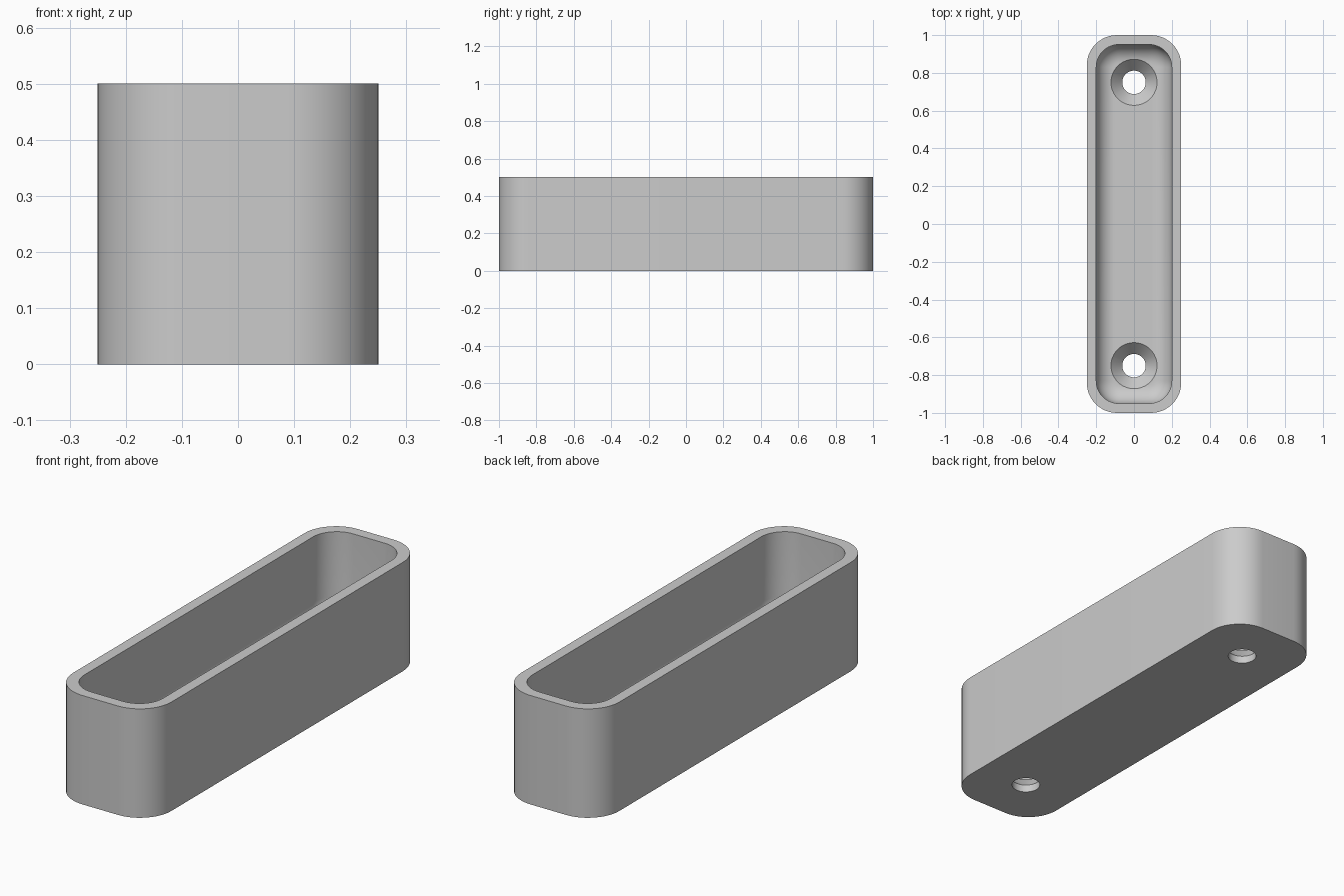
import bpy, bmesh
from math import sin, cos, pi

if "Cube" in bpy.data.objects:
    bpy.data.objects.remove(bpy.data.objects["Cube"])

HALF_X, HALF_Y, HEIGHT = 0.25, 1.0, 0.5
WALL, FLOOR, FILLET = 0.05, 0.1, 0.1
OUTER_R, INNER_R = 0.16, 0.12
STEPS = 12

grey = bpy.data.materials.new("plain grey")
grey.use_nodes = True
grey.diffuse_color = (0.6, 0.6, 0.6, 1)
grey.node_tree.nodes["Principled BSDF"].inputs["Base Color"].default_value = (0.6, 0.6, 0.6, 1)


def rounded_loop(bm, inset, radius, z):
    """Ring of vertices around a rounded rectangle."""
    verts = []
    for quarter, (sx, sy) in enumerate([(1, 1), (-1, 1), (-1, -1), (1, -1)]):
        cx, cy = sx * (HALF_X - inset - radius), sy * (HALF_Y - inset - radius)
        for i in range(STEPS + 1):
            a = (quarter + i / STEPS) * pi / 2
            verts.append(bm.verts.new((cx + radius * cos(a), cy + radius * sin(a), z)))
    return verts


def circle_loop(bm, y, radius, z, count=48):
    return [bm.verts.new((radius * cos(2 * pi * i / count), y + radius * sin(2 * pi * i / count), z))
            for i in range(count)]


def skin(name, bm, loops):
    """Bridge successive rings, cap both ends and make an object."""
    for low, high in zip(loops, loops[1:]):
        for i in range(len(low)):
            j = (i + 1) % len(low)
            bm.faces.new((low[i], low[j], high[j], high[i]))
    bm.faces.new(loops[0][::-1])
    bm.faces.new(loops[-1])
    bmesh.ops.recalc_face_normals(bm, faces=bm.faces)
    mesh = bpy.data.meshes.new(name)
    bm.to_mesh(mesh)
    bm.free()
    mesh.materials.append(grey)
    obj = bpy.data.objects.new(name, mesh)
    bpy.context.collection.objects.link(obj)
    return obj


# Open tray: outer wall, rim, inner wall and filleted floor
bm = bmesh.new()
loops = [rounded_loop(bm, 0, OUTER_R, 0),
         rounded_loop(bm, 0, OUTER_R, HEIGHT),
         rounded_loop(bm, WALL, INNER_R, HEIGHT)]
for i in range(STEPS + 1):
    a = i / STEPS * pi / 2
    step_in = FILLET * (1 - cos(a))
    loops.append(rounded_loop(bm, WALL + step_in, INNER_R - step_in,
                              FLOOR + FILLET * (1 - sin(a))))
tray = skin("tray", bm, loops)

# Countersunk screw holes
for name, y in (("front_hole_cutter", -0.75), ("back_hole_cutter", 0.75)):
    bm = bmesh.new()
    rings = [(0.062, -0.05), (0.062, 0.035), (0.122, 0.1), (0.122, 0.2)]
    cutter = skin(name, bm, [circle_loop(bm, y, r, z) for r, z in rings])
    cutter.hide_render = True
    cutter.hide_set(True)
    cut = tray.modifiers.new(name, "BOOLEAN")
    cut.operation = "DIFFERENCE"
    cut.solver = "EXACT"
    cut.object = cutter

bpy.context.view_layer.objects.active = tray
tray.select_set(True)
for modifier in list(tray.modifiers):
    bpy.ops.object.modifier_apply(modifier=modifier.name)
for name in ("front_hole_cutter", "back_hole_cutter"):
    bpy.data.objects.remove(bpy.data.objects[name])
bpy.ops.object.shade_smooth_by_angle(angle=pi / 6)
